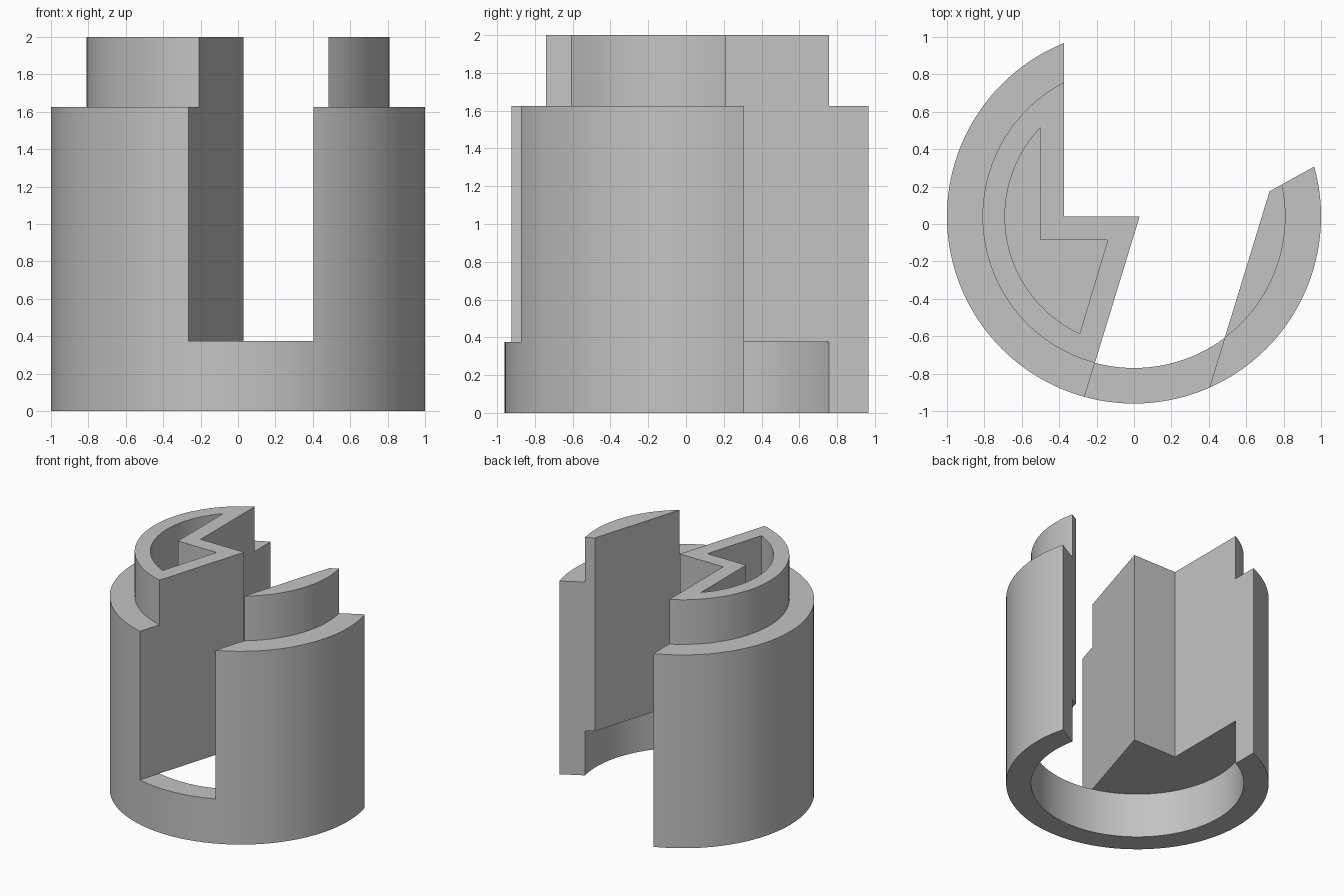
import bpy
import bmesh
import math

if "Cube" in bpy.data.objects:
    bpy.data.objects.remove(bpy.data.objects["Cube"])

CY = 0.04          # y of the cylinder axis
SEG = 128

grey = bpy.data.materials.new("light grey")
grey.diffuse_color = (0.55, 0.55, 0.55, 1)
grey.use_nodes = True
grey.node_tree.nodes["Principled BSDF"].inputs["Base Color"].default_value = grey.diffuse_color


def arc(r, a0, a1, n):
    """Points on a circle about the cylinder axis, angles in degrees."""
    steps = [math.radians(a0 + (a1 - a0) * i / n) for i in range(n + 1)]
    return [(r * math.cos(a), CY + r * math.sin(a)) for a in steps]


def finish(name, bm):
    bmesh.ops.recalc_face_normals(bm, faces=bm.faces)
    mesh = bpy.data.meshes.new(name)
    bm.to_mesh(mesh)
    bm.free()
    ob = bpy.data.objects.new(name, mesh)
    bpy.context.collection.objects.link(ob)
    mesh.materials.append(grey)
    return ob


def prism(name, points, z0, z1):
    """Upright prism over a footprint."""
    bm = bmesh.new()
    face = bm.faces.new([bm.verts.new((x, y, z0)) for x, y in points])
    new = bmesh.ops.extrude_face_region(bm, geom=[face])["geom"]
    top = [v for v in new if isinstance(v, bmesh.types.BMVert)]
    bmesh.ops.translate(bm, vec=(0, 0, z1 - z0), verts=top)
    return finish(name, bm)


def turned(name, profile):
    """Solid of revolution from (radius, z) points, closed on the axis."""
    bm = bmesh.new()
    rings = []
    for r, z in profile:
        if r == 0:
            rings.append([bm.verts.new((0, CY, z))] * SEG)
        else:
            rings.append([bm.verts.new((x, y, z)) for x, y in
                          arc(r, 0, 360 - 360 / SEG, SEG - 1)])
    for a, b in zip(rings, rings[1:]):
        for i in range(SEG):
            j = (i + 1) % SEG
            bm.faces.new(list(dict.fromkeys((a[i], a[j], b[j], b[i]))))
    return finish(name, bm)


def along(p, q, t):
    return (p[0] + (q[0] - p[0]) * t, p[1] + (q[1] - p[1]) * t)


# Stepped body with a hollow underside
body = turned("body", [(0, 0.375), (0.81, 0.375), (0.81, 0), (1, 0),
                       (1, 1.625), (0.81, 1.625), (0.81, 2), (0, 2)])

# Corners of the slot walls
tip, left_low = (0.03, 0.04), (-0.265, -0.925)
right_top, right_low = (0.725, 0.175), (0.405, -0.87)

# Full-height opening at the back
back = prism("back_cutter", [(-0.375, 1.5), (-0.375, 0.04), tip, right_top,
                             along(right_top, (0.96, 0.305), 4), (1.7, 1.5)],
             -0.5, 2.5)

# Slanted slot above the bottom ring
slot = prism("slot_cutter", [along(tip, left_low, -0.1), along(tip, left_low, 1.3),
                             along(right_top, right_low, 1.3),
                             along(right_top, right_low, -0.05)], 0.375, 2.5)

# Pocket following the outline of the left block
pocket = prism("pocket_cutter", [(-0.5, -0.085), (-0.14, -0.085)]
               + arc(0.69, 245.1, 136.5, 40), 0.5, 2.5)

for cutter in (back, slot, pocket):
    mod = body.modifiers.new(cutter.name, "BOOLEAN")
    mod.operation = "DIFFERENCE"
    mod.solver = "EXACT"
    mod.object = cutter
    bpy.context.view_layer.objects.active = body
    bpy.ops.object.modifier_apply(modifier=mod.name)
    bpy.data.objects.remove(cutter)

# Smooth curved walls, sharp corners
bpy.ops.object.select_all(action="DESELECT")
body.select_set(True)
bpy.context.view_layer.objects.active = body
bpy.ops.object.shade_smooth_by_angle(angle=math.radians(20))
